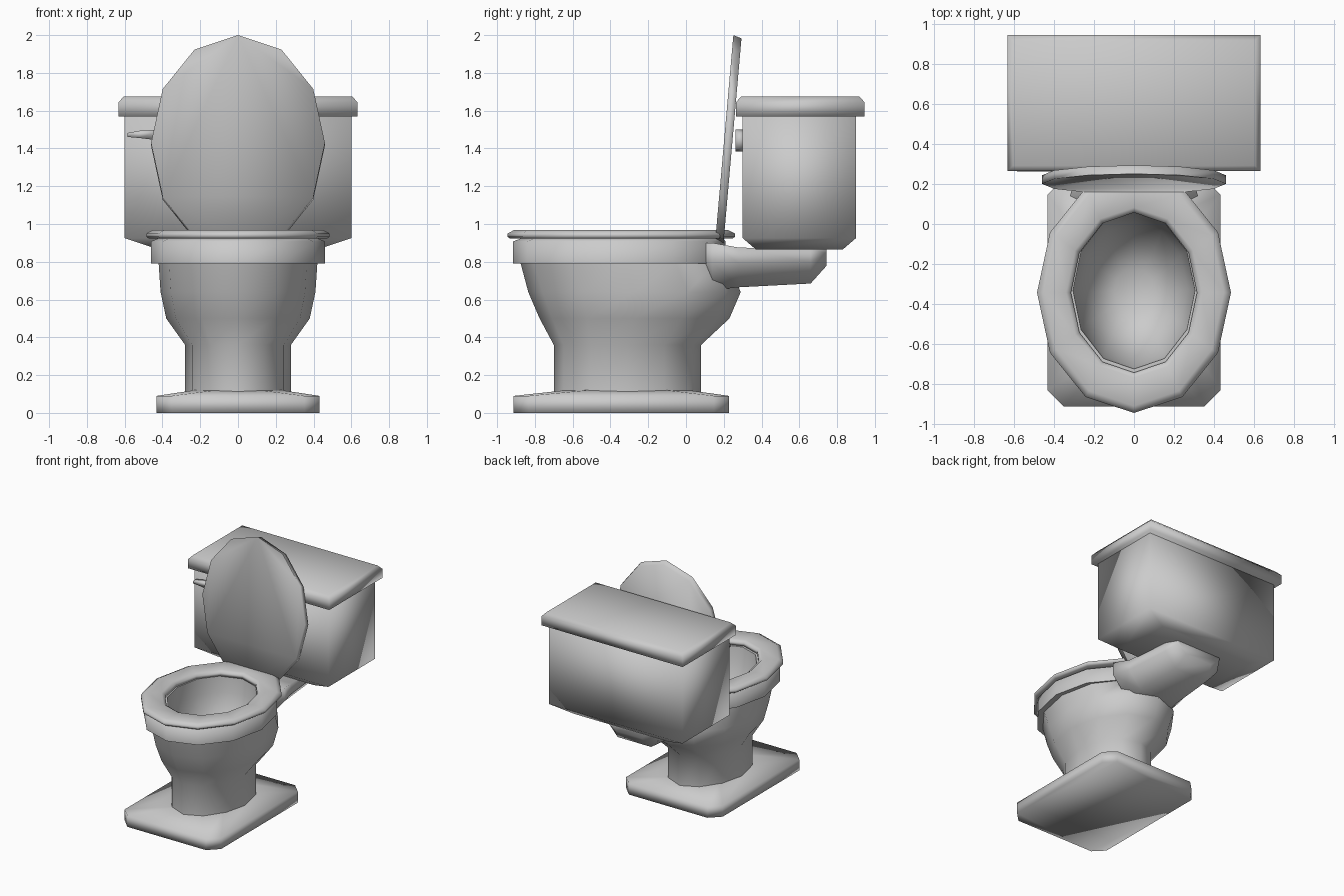
import bpy
import bmesh
from math import sin, cos, pi, radians

if "Cube" in bpy.data.objects:
    bpy.data.objects.remove(bpy.data.objects["Cube"])


def loft(name, rings, loop=False, angle=100):
    """Skin a list of equal-length point rings into one smooth mesh object."""
    bm = bmesh.new()
    vr = [[bm.verts.new(p) for p in r] for r in rings]
    n = len(vr[0])
    pairs = list(zip(vr, vr[1:])) + ([(vr[-1], vr[0])] if loop else [])
    for a, b in pairs:
        for i in range(n):
            j = (i + 1) % n
            bm.faces.new((a[i], a[j], b[j], b[i]))
    if not loop:
        bm.faces.new(vr[0][::-1])
        bm.faces.new(vr[-1])
    bmesh.ops.recalc_face_normals(bm, faces=bm.faces)
    me = bpy.data.meshes.new(name)
    bm.to_mesh(me)
    bm.free()
    me.shade_smooth()
    me.set_sharp_from_angle(angle=radians(angle))
    ob = bpy.data.objects.new(name, me)
    bpy.context.collection.objects.link(ob)
    return ob


def oval(z, rx, y0, y1, n=12):
    """Twelve-sided oval with a corner at the very front."""
    cy, ry = (y0 + y1) / 2, (y1 - y0) / 2
    return [(rx * sin(2 * pi * k / n), cy - ry * cos(2 * pi * k / n), z) for k in range(n)]


def rect(z, hx, y0, y1, c=0.0):
    """Rectangle ring, with corners cut by c when given."""
    if not c:
        return [(-hx, y0, z), (hx, y0, z), (hx, y1, z), (-hx, y1, z)]
    return [(-hx + c, y0, z), (hx - c, y0, z), (hx, y0 + c, z), (hx, y1 - c, z),
            (hx - c, y1, z), (-hx + c, y1, z), (-hx, y1 - c, z), (-hx, y0 + c, z)]


# floor plinth with cut corners and a sloping top
loft("base", [rect(0, .432, -.913, .228, .08), rect(.09, .432, -.913, .228, .08),
              rect(.122, .22, -.62, .0, .12)])

# pedestal, bowl, rim and hollow inside in one skin
loft("bowl", [
    oval(.08, .28, -.70, .08), oval(.36, .28, -.70, .08),
    oval(.50, .38, -.775, .23), oval(.64, .41, -.835, .29),
    oval(.79, .42, -.875, .22), oval(.79, .46, -.915, .21),
    oval(.908, .46, -.915, .21), oval(.925, .42, -.87, .19), oval(.925, .305, -.725, .06),
    oval(.80, .30, -.71, .05), oval(.65, .27, -.66, .01),
    oval(.50, .20, -.58, -.10), oval(.43, .10, -.45, -.22)], angle=75)

# neck that carries the tank
neck = [(.09, .22, .66, .90), (.14, .32, .65, .90), (.28, .28, .665, .875),
        (.66, .25, .685, .868), (.745, .20, .78, .868)]
loft("neck", [[(-w, y, top), (w, y, top), (w, y, (top + bot) / 2 + .02),
               (.6 * w, y, bot), (-.6 * w, y, bot), (-w, y, (top + bot) / 2 + .02)]
              for y, w, bot, top in neck])

# ring seat
SY = -.343
profile = [(.47, .587, .922), (.485, .602, .932), (.485, .602, .95), (.45, .567, .968),
           (.34, .425, .966), (.315, .40, .95), (.315, .40, .922)]
loft("seat", [oval(z, rx, SY - ry, SY + ry) for rx, ry, z in profile], loop=True)


# raised lid, leaning back, bottom flattened at the hinge
def lid_ring(offset):
    pts = []
    for k in range(12):
        z = max(1.43 + .57 * cos(pi * k / 6), .912)
        pts.append((.46 * sin(pi * k / 6), .155 + (z - .912) * .088 + offset, z - offset * .4))
    return pts


loft("lid", [lid_ring(0), lid_ring(.043)])

# tank and its cover
loft("tank", [rect(.865, .42, .37, .83), rect(.925, .60, .30, .90),
              rect(1.58, .60, .30, .90)])
loft("tank_cover", [rect(1.57, .632, .265, .945), rect(1.645, .632, .265, .945),
                    rect(1.675, .605, .292, .918)])

# flush handle: round hub and tapered lever
HX, HZ = -.40, 1.442
loft("handle_hub", [[(HX + .058 * cos(k * pi / 4), y, HZ + .058 * sin(k * pi / 4))
                     for k in range(8)] for y in (.262, .31)])
loft("handle_lever", [[(x, .262, lo), (x, .302, lo), (x, .302, hi), (x, .262, hi)]
                      for x, lo, hi in ((HX, 1.44, 1.5), (-.52, 1.455, 1.494),
                                        (-.585, 1.461, 1.482))])
